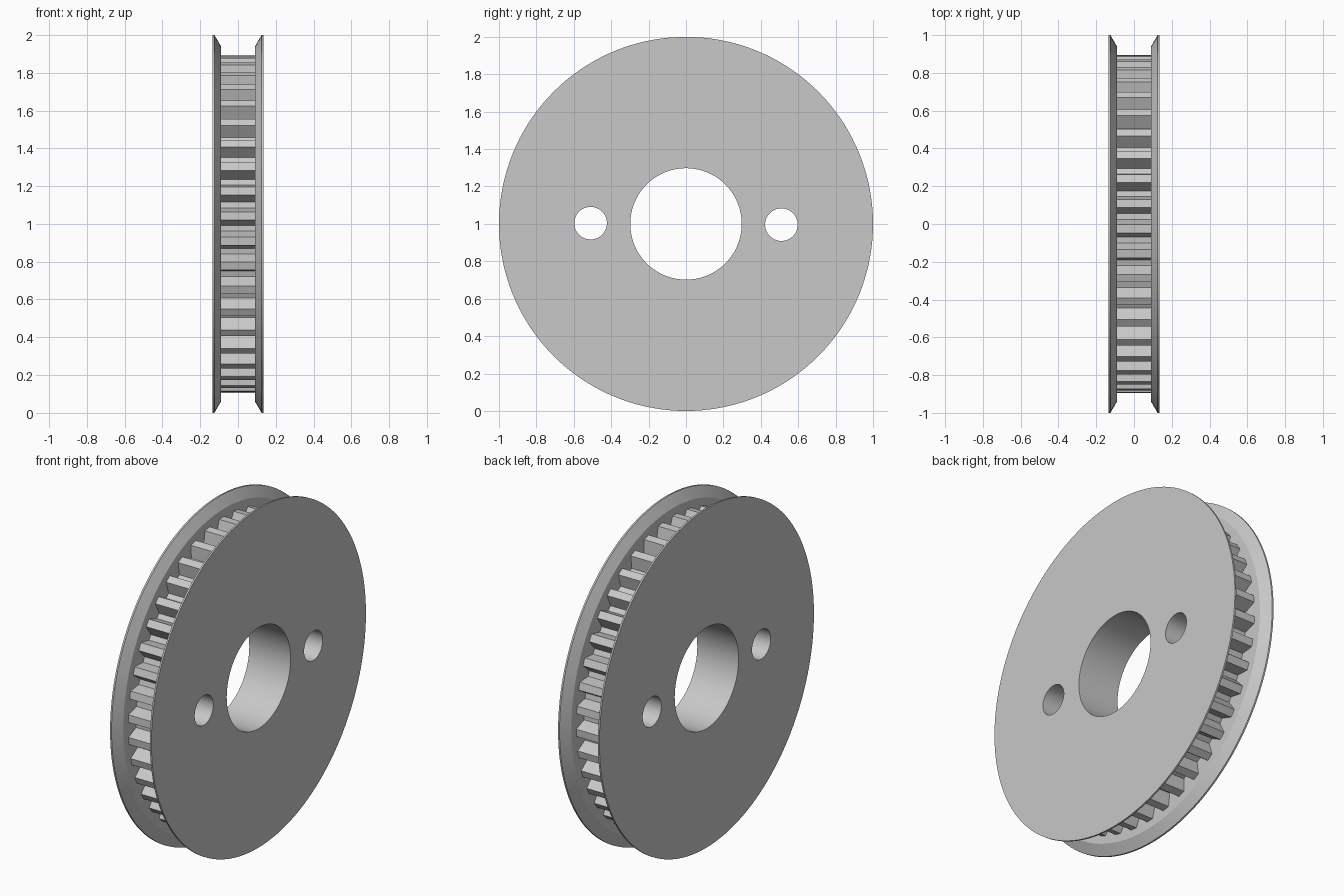
import bpy, bmesh
from math import sin, cos, radians, pi

cube = bpy.data.objects.get("Cube")
if cube:
    bpy.data.objects.remove(cube, do_unlink=True)

TEETH = 42
PITCH = 360 / TEETH
PHASE = -2.7
TIP_R, ROOT_R = 0.895, 0.822
TIP_HALF, ROOT_HALF = 1.4, 3.2

steel = bpy.data.materials.new("plain_grey")
steel.use_nodes = True
grey = (0.58, 0.58, 0.58, 1)
steel.diffuse_color = grey
steel.node_tree.nodes["Principled BSDF"].inputs["Base Color"].default_value = grey


def circle(r, n=144, y=0, z=0):
    return [(y + r * cos(2 * pi * i / n), z + r * sin(2 * pi * i / n)) for i in range(n)]


def loft(name, sections):
    """Closed solid through (x, outline) sections along the axle."""
    bm = bmesh.new()
    rings = [[bm.verts.new((x, y, z + 1)) for y, z in pts] for x, pts in sections]
    n = len(rings[0])
    for a, b in zip(rings, rings[1:]):
        for i in range(n):
            j = (i + 1) % n
            bm.faces.new((a[i], a[j], b[j], b[i]))
    bm.faces.new(rings[0])
    bm.faces.new(rings[-1])
    bmesh.ops.recalc_face_normals(bm, faces=bm.faces)
    mesh = bpy.data.meshes.new(name)
    bm.to_mesh(mesh)
    bm.free()
    mesh.materials.append(steel)
    obj = bpy.data.objects.new(name, mesh)
    bpy.context.collection.objects.link(obj)
    return obj


def combine(target, other, operation):
    """Apply a boolean and discard the helper solid."""
    mod = target.modifiers.new(operation.lower(), "BOOLEAN")
    mod.operation, mod.object, mod.solver = operation, other, "EXACT"
    bpy.context.view_layer.objects.active = target
    bpy.ops.object.modifier_apply(modifier=mod.name)
    bpy.data.objects.remove(other, do_unlink=True)


# Toothed drum: four corner points for each tooth
outline = []
for k in range(TEETH):
    mid = PHASE + k * PITCH
    for r, offset in ((ROOT_R, -ROOT_HALF), (TIP_R, -TIP_HALF),
                      (TIP_R, TIP_HALF), (ROOT_R, ROOT_HALF)):
        a = radians(mid + offset)
        outline.append((r * cos(a), r * sin(a)))
pulley = loft("toothed_pulley", [(-0.11, outline), (0.11, outline)])

# Flanges with a sloping inner rim
for side in (-1, 1):
    flange = loft("flange", [(side * x, circle(r)) for x, r in
                             ((0.135, 1), (0.125, 1), (0.09, 0.94))])
    combine(pulley, flange, "UNION")

# Axle bore and two bolt holes
for r, y, z in ((0.298, 0, 0), (0.087, -0.51, 0.004), (0.087, 0.51, -0.004)):
    ring = circle(r, 72, y, z)
    cutter = loft("hole_cutter", [(-0.3, ring), (0.3, ring)])
    cutter.hide_render = True
    combine(pulley, cutter, "DIFFERENCE")

# Smooth round walls, crisp tooth and rim edges
bpy.ops.object.select_all(action="DESELECT")
pulley.select_set(True)
bpy.context.view_layer.objects.active = pulley
bpy.ops.object.shade_smooth_by_angle(angle=radians(15))
